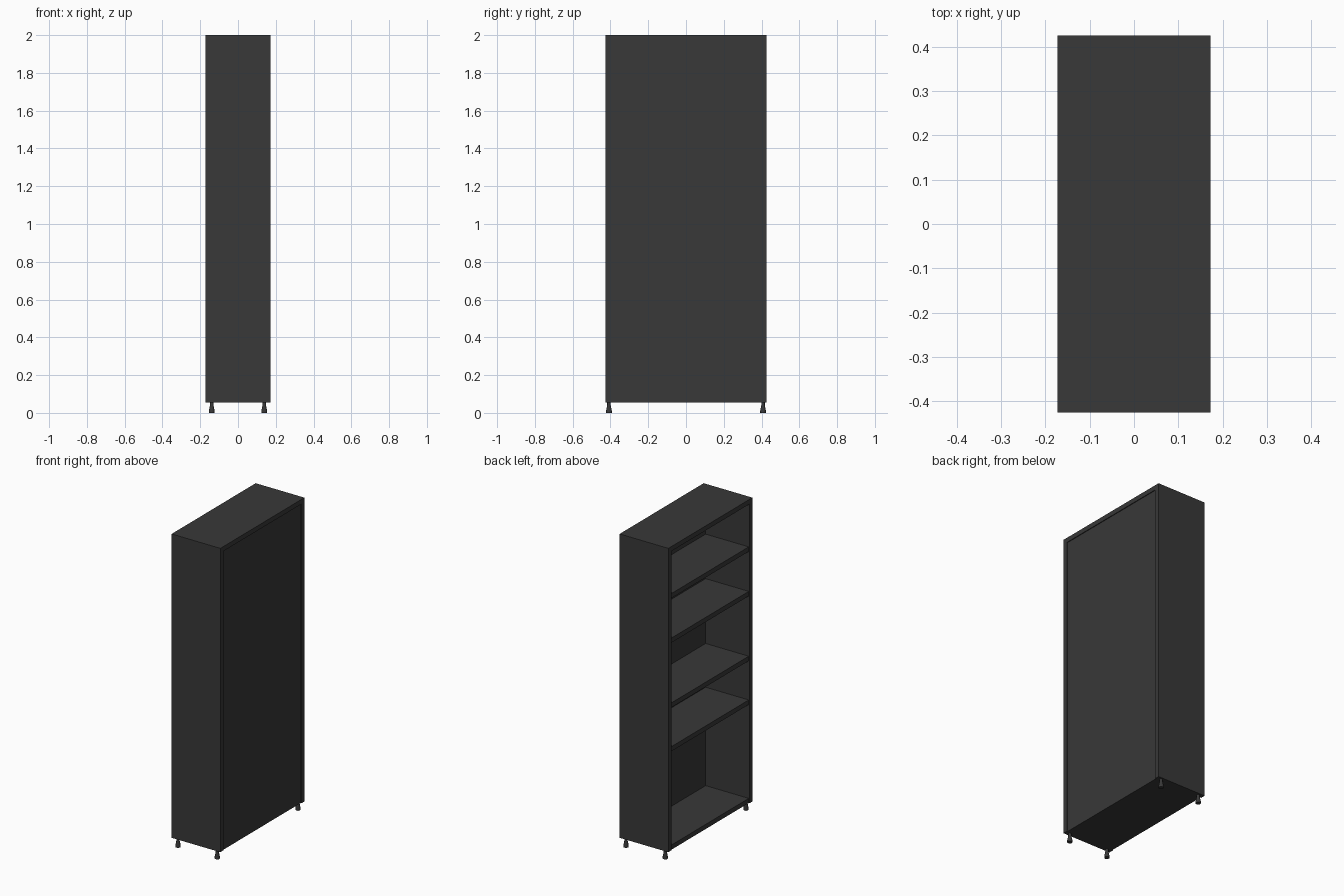
import bpy, bmesh

if "Cube" in bpy.data.objects:
    bpy.data.objects.remove(bpy.data.objects["Cube"])

HX, HY = 0.1725, 0.425      # half depth, half width
T = 0.03                    # board thickness
LEG_H, TOP = 0.055, 2.0
IN = 0.005                  # small inset of shelves and back panel

dark = bpy.data.materials.new("dark_grey")
dark.diffuse_color = (0.04, 0.04, 0.04, 1)
dark.use_nodes = True
dark.node_tree.nodes["Principled BSDF"].inputs["Base Color"].default_value = dark.diffuse_color


def finish(name, bm):
    bmesh.ops.recalc_face_normals(bm, faces=bm.faces)
    mesh = bpy.data.meshes.new(name)
    bm.to_mesh(mesh)
    bm.free()
    mesh.materials.append(dark)
    obj = bpy.data.objects.new(name, mesh)
    bpy.context.collection.objects.link(obj)
    return obj


def board(name, lo, hi):
    bm = bmesh.new()
    bmesh.ops.create_cube(bm, size=1)
    for v in bm.verts:
        v.co = [l + (c + 0.5) * (h - l) for c, l, h in zip(v.co, lo, hi)]
    return finish(name, bm)


def turned_leg(name, x, y, profile, sides=24):
    bm = bmesh.new()
    for (r0, z0), (r1, z1) in zip(profile, profile[1:]):
        ret = bmesh.ops.create_cone(bm, segments=sides, radius1=r0, radius2=r1, depth=z1 - z0)
        bmesh.ops.translate(bm, verts=ret["verts"], vec=(x, y, (z0 + z1) / 2))
    # close only the two ends
    bmesh.ops.remove_doubles(bm, verts=bm.verts, dist=1e-5)
    ends = (profile[0][1], profile[-1][1])
    for e in [e for e in bm.edges if e.is_boundary and e.verts[0].co.z not in ends]:
        e.tag = False
    bmesh.ops.holes_fill(bm, edges=[e for e in bm.edges if e.is_boundary], sides=sides)
    obj = finish(name, bm)
    bpy.context.view_layer.objects.active = obj
    obj.select_set(True)
    bpy.ops.object.shade_smooth_by_angle()
    obj.select_set(False)


# carcass: top, two sides and recessed back
inner = HY - T
board("top_board", (-HX, -HY, TOP - T), (HX, HY, TOP))
board("front_side_panel", (-HX, -HY, LEG_H), (HX, -inner, TOP - T))
board("rear_side_panel", (-HX, inner, LEG_H), (HX, HY, TOP - T))
board("back_panel", (HX - IN - T, -inner, LEG_H), (HX - IN, inner, TOP - T))

# bottom board and shelves, open towards -x
board("bottom_board", (-HX + IN, -inner, LEG_H), (HX - IN - T, inner, LEG_H + T))
for i, z in enumerate((0.715, 0.995, 1.41, 1.695)):
    board(f"shelf_{i + 1}", (-HX + IN, -inner, z - T), (HX - IN - T, inner, z))

# flared feet at the four corners
foot = [(0.015, 0.0), (0.015, 0.012), (0.009, 0.042), (0.009, LEG_H)]
for sx in (-1, 1):
    for sy in (-1, 1):
        turned_leg(f"leg_{'left' if sx < 0 else 'right'}_{'front' if sy < 0 else 'back'}",
                   sx * 0.139, sy * 0.408, foot)
